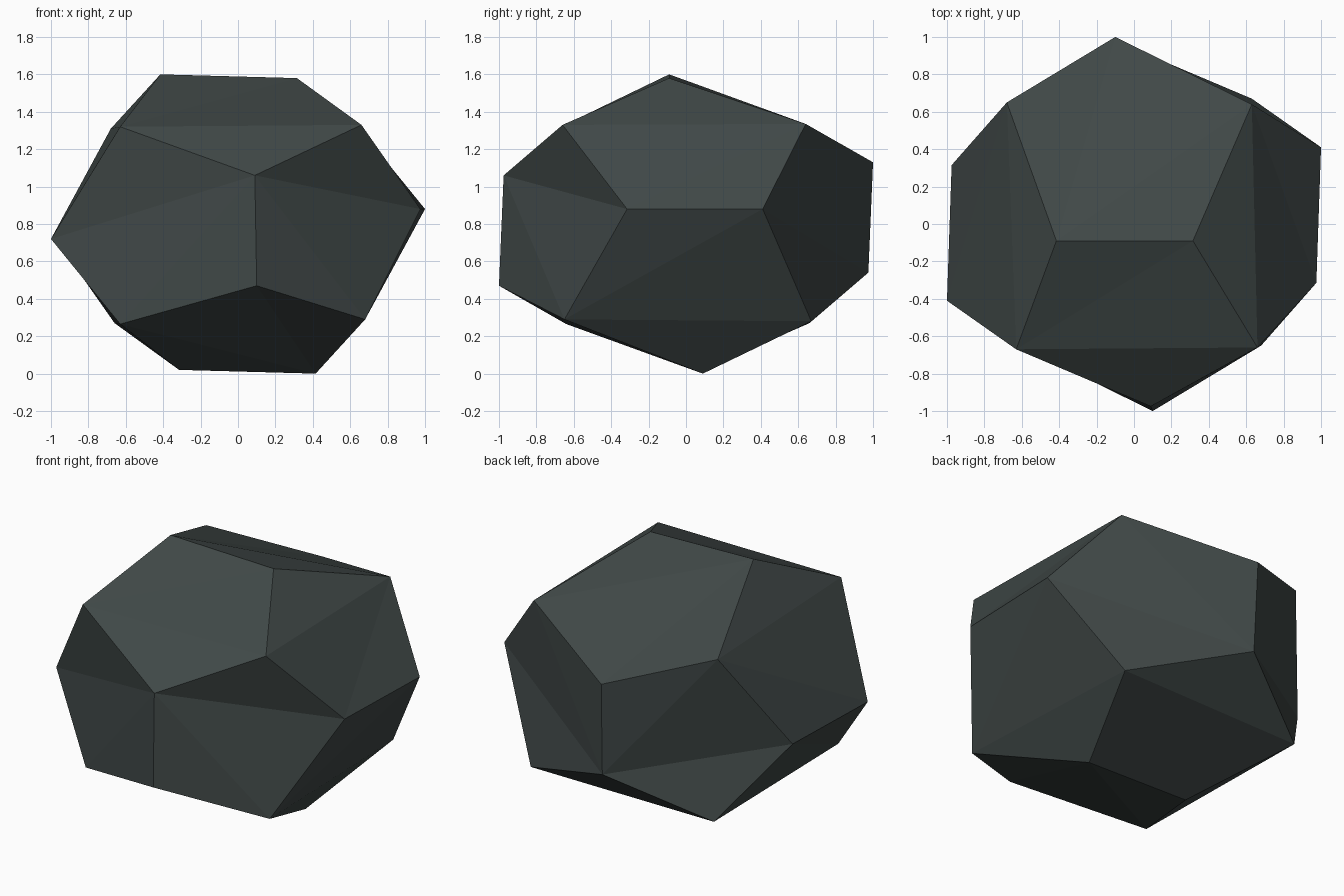
import bpy, bmesh
from mathutils import Vector

if "Cube" in bpy.data.objects:
    bpy.data.objects.remove(bpy.data.objects["Cube"])

# Half of the corners of a squashed, skewed twelve-sided rock;
# the other half mirrors through the centre
half = {
    "A": (-.415, -.09, 1.60), "B": (.315, -.09, 1.58),
    "C": (.09, -.975, 1.06), "D": (-.10, 1.0, 1.13),
    "E": (1.0, .41, .88), "F": (.975, -.315, .88),
    "G": (.63, .64, 1.335), "H": (.66, -.66, 1.33),
    "I": (-.63, -.67, 1.32), "J": (-.68, .65, 1.31),
}
centre = Vector((0, 0, .8))

# Half of the five-sided faces, lower case = opposite corner;
# each is fanned from its first letter so the facets crease as on the rock
faces = ["ABGDJ", "IABHC", "GEFHB", "JfeIA", "CHFjd", "CIegd"]

bm = bmesh.new()
verts = {}
for name, co in half.items():
    p = Vector(co)
    verts[name] = bm.verts.new(p)
    verts[name.lower()] = bm.verts.new(2 * centre - p)

for face in faces:
    for ring in (face, face.swapcase()):
        for i in range(1, 4):
            bm.faces.new([verts[k] for k in (ring[0], ring[i], ring[i + 1])])
bmesh.ops.recalc_face_normals(bm, faces=bm.faces)

mesh = bpy.data.meshes.new("rock")
bm.to_mesh(mesh)
bm.free()

# Dark slate colour
mat = bpy.data.materials.new("dark slate")
mat.diffuse_color = (.052, .066, .064, 1)
mat.use_nodes = True
mat.node_tree.nodes["Principled BSDF"].inputs["Base Color"].default_value = mat.diffuse_color
mesh.materials.append(mat)

rock = bpy.data.objects.new("rock", mesh)
bpy.context.collection.objects.link(rock)
